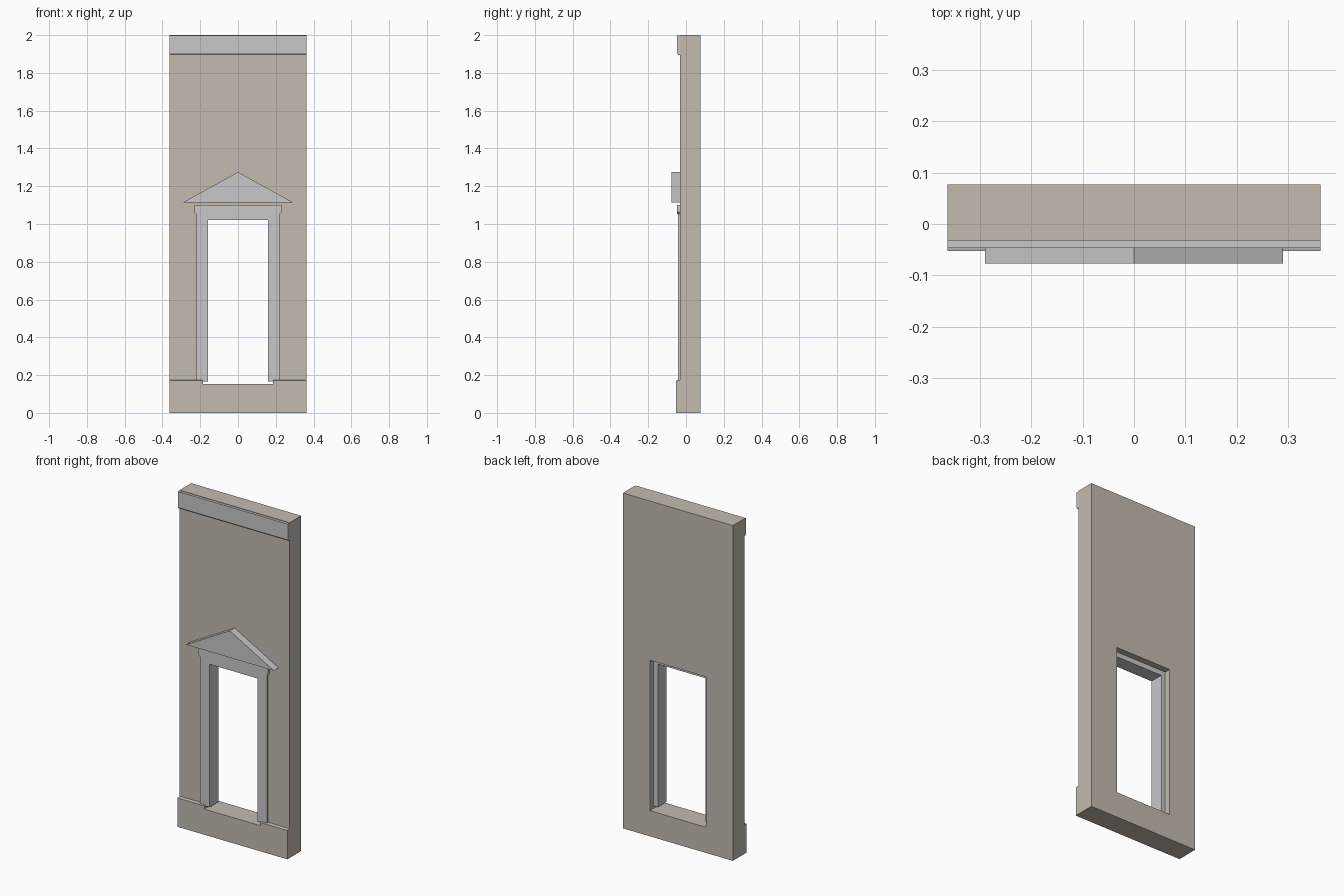
import bpy

cube = bpy.data.objects.get("Cube")
if cube:
    bpy.data.objects.remove(cube, do_unlink=True)


def material(name, rgb):
    mat = bpy.data.materials.new(name)
    mat.use_nodes = True
    mat.diffuse_color = (*rgb, 1)
    mat.node_tree.nodes["Principled BSDF"].inputs["Base Color"].default_value = (*rgb, 1)
    return mat


stucco = material("warm beige stucco", (0.546, 0.497, 0.434))
stone = material("light grey stone", (0.575, 0.58, 0.575))


def prism(name, profile, start, end, mat, along="y"):
    """Extrude an (x, z) profile along y, or a (y, z) profile along x."""
    def place(p, d):
        return (p[0], d, p[1]) if along == "y" else (d, p[0], p[1])
    n = len(profile)
    verts = [place(p, d) for d in (start, end) for p in profile]
    faces = [tuple(range(n)), tuple(range(2 * n - 1, n - 1, -1))]
    faces += [(i, i + n, (i + 1) % n + n, (i + 1) % n) for i in range(n)]
    mesh = bpy.data.meshes.new(name)
    mesh.from_pydata(verts, [], faces)
    # Make all normals point outward
    import bmesh
    bm = bmesh.new()
    bm.from_mesh(mesh)
    bmesh.ops.recalc_face_normals(bm, faces=bm.faces)
    bm.to_mesh(mesh)
    bm.free()
    mesh.materials.append(mat)
    obj = bpy.data.objects.new(name, mesh)
    bpy.context.scene.collection.objects.link(obj)
    return obj


def mirrored(half):
    """Complete a right-hand half outline across x = 0."""
    return half + [(-x, z) for x, z in reversed(half)]


HALF = 0.363
WALL_FRONT, WALL_BACK = -0.032, 0.077

# Wall with projecting plinth
wall = prism("wall", [(WALL_BACK, 0), (WALL_BACK, 2), (WALL_FRONT, 2),
                      (WALL_FRONT, 0.175), (-0.053, 0.172), (-0.053, 0)],
             -HALF, HALF, stucco, along="x")

# Window opening through wall and plinth
cutter = prism("opening_cutter", mirrored([(0.185, 0.153), (0.185, 1.05)]),
               -0.2, 0.2, stucco)
cutter.hide_render = True
cut = wall.modifiers.new("opening", "BOOLEAN")
cut.operation = "DIFFERENCE"
cut.solver = "EXACT"
cut.object = cutter
bpy.context.view_layer.update()
graph = bpy.context.evaluated_depsgraph_get()
wall_mesh = bpy.data.meshes.new_from_object(wall.evaluated_get(graph))
wall.modifiers.clear()
wall.data = wall_mesh
bpy.data.objects.remove(cutter, do_unlink=True)

# Top band
prism("top_band", [(WALL_FRONT, 1.895), (-0.041, 1.895), (-0.047, 1.905),
                   (-0.047, 1.997), (WALL_FRONT, 1.997)],
      -HALF, HALF, stone, along="x")


def surround(name, outer, top, front, back):
    """Three-sided frame around the opening."""
    half = [(0.158, 1.02), (0.158, 0.167), (outer, 0.167), (outer, top)]
    return prism(name, mirrored(half), front, back, stone)


surround("window_casing", 0.22, 1.08, -0.042, WALL_FRONT)
surround("window_lining", 0.185, 1.05, WALL_FRONT, 0.04)

# Lintel moulding with tapered ends
prism("lintel_moulding",
      mirrored([(0.185, 1.053), (0.222, 1.053), (0.23, 1.063), (0.23, 1.1)]),
      -0.047, WALL_FRONT, stone)

# Triangular pediment
prism("pediment", [(-0.29, 1.115), (0.29, 1.115), (0, 1.275)],
      -0.077, WALL_FRONT, stone)
